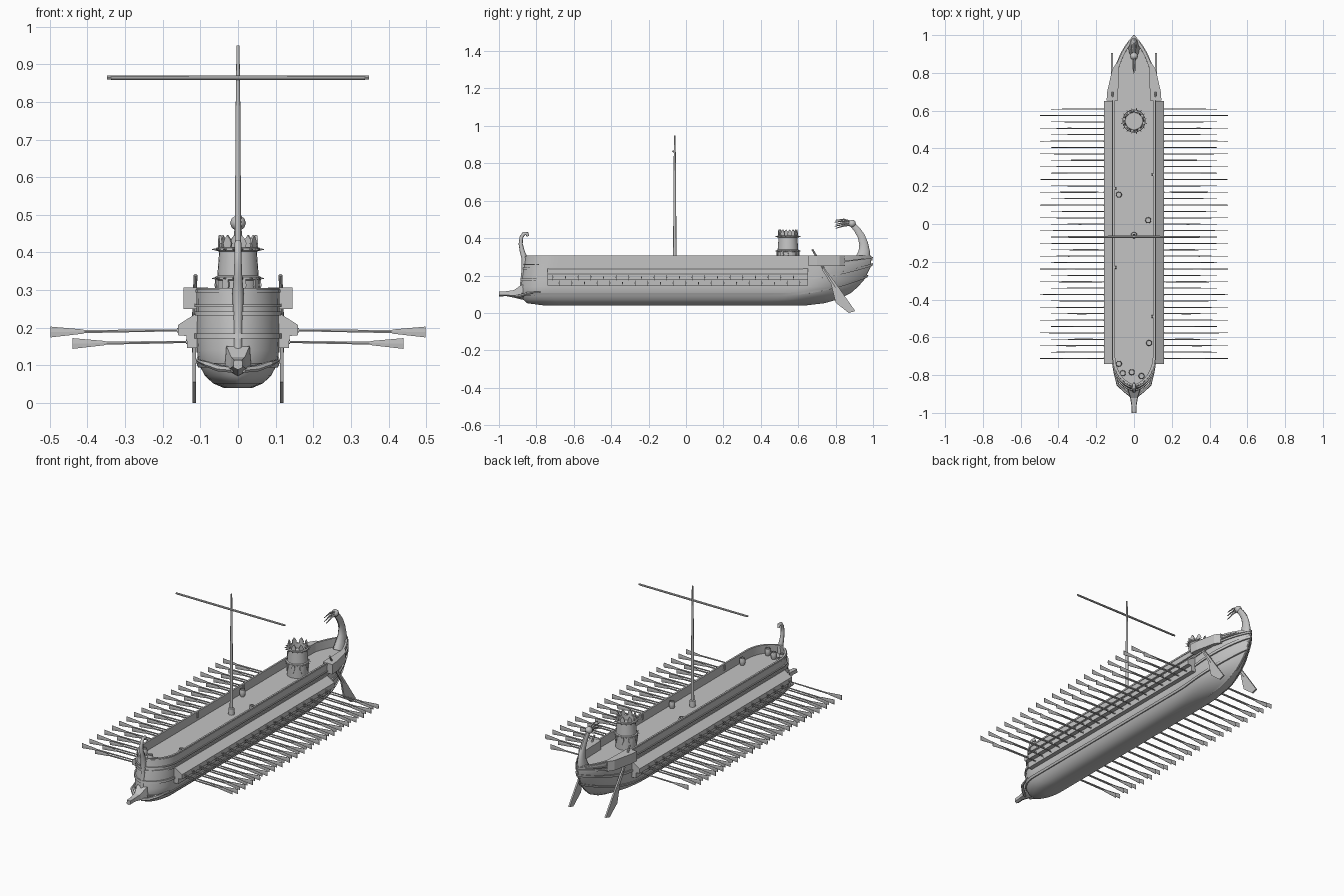
import bpy, bmesh, math
from mathutils import Vector

if "Cube" in bpy.data.objects:
    bpy.data.objects.remove(bpy.data.objects["Cube"])

wood = bpy.data.materials.new("plain grey")
wood.diffuse_color = (0.55, 0.55, 0.55, 1)
wood.use_nodes = True
wood.node_tree.nodes["Principled BSDF"].inputs["Base Color"].default_value = wood.diffuse_color


def loft(bm, rings, caps=True, closed=False):
    """Skin a series of equal-length closed rings."""
    vs = [[bm.verts.new(p) for p in r] for r in rings]
    n = len(vs[0])
    faces = []
    for k in range(len(vs) if closed else len(vs) - 1):
        a, b = vs[k], vs[(k + 1) % len(vs)]
        faces += [bm.faces.new((a[i], a[(i + 1) % n], b[(i + 1) % n], b[i])) for i in range(n)]
    if caps and not closed:
        faces += [bm.faces.new(vs[0]), bm.faces.new(vs[-1])]
    bmesh.ops.recalc_face_normals(bm, faces=faces)


def finish(bm, name, smooth=None):
    me = bpy.data.meshes.new(name)
    bm.to_mesh(me)
    bm.free()
    ob = bpy.data.objects.new(name, me)
    bpy.context.collection.objects.link(ob)
    me.materials.append(wood)
    if smooth:
        bpy.ops.object.select_all(action='DESELECT')
        bpy.context.view_layer.objects.active = ob
        ob.select_set(True)
        bpy.ops.object.shade_smooth_by_angle(angle=math.radians(smooth))
    return ob


def lathe(bm, cx, cy, profile, n=16):
    loft(bm, [[(cx + r * math.cos(2 * math.pi * i / n), cy + r * math.sin(2 * math.pi * i / n), z)
               for i in range(n)] for r, z in profile])


def tube(bm, pts, radii, n=8, flat=1.0):
    """Tube along a path; flat scales its width in x."""
    pts = [Vector(p) for p in pts]
    rings = []
    for i, p in enumerate(pts):
        t = (pts[min(i + 1, len(pts) - 1)] - pts[max(i - 1, 0)]).normalized()
        side = Vector((1, 0, 0)) if abs(t.x) < 0.9 else Vector((0, 1, 0))
        up = t.cross(side).normalized()
        side = up.cross(t)
        rings.append([p + side * radii[i] * flat * math.cos(2 * math.pi * k / n)
                      + up * radii[i] * math.sin(2 * math.pi * k / n) for k in range(n)])
    loft(bm, rings)


def prism(bm, poly, fa, fb):
    """Two copies of a polygon placed by fa and fb, skinned together."""
    loft(bm, [[fa(*p) for p in poly], [fb(*p) for p in poly]])


# Hull waterlines: z, half width, bow y, stern y
LEVELS = [(.04, .038, -.76, .64), (.052, .066, -.85, .74), (.072, .088, -.872, .81),
          (.105, .105, -.885, .88), (.14, .109, -.883, .92), (.18, .11, -.878, .955),
          (.24, .11, -.868, .985), (.262, .11, -.864, .99), (.306, .11, -.858, .99)]
N = 40


def level(z):
    for a, b in zip(LEVELS, LEVELS[1:]):
        if z <= b[0]:
            f = max(0, (z - a[0]) / (b[0] - a[0]))
            return [a[i] + (b[i] - a[i]) * f for i in range(1, 4)]
    return LEVELS[-1][1:]


def half_width(y, hw, yb, ys):
    b = min(1, max(0, (y - yb) / .15))
    s = min(1, max(0, (ys - y) / .28))
    return max(.004, hw * (1 - (1 - b) ** 2) ** .6 * (1 - (1 - s) ** 2) ** .87)


def outline(zf, inset=0.0):
    """Closed plan outline; zf gives height from y."""
    right = []
    for i in range(N + 1):
        f = .5 - .5 * math.cos(math.pi * i / N)
        f = f - .03 * math.sin(2 * math.pi * f)
        y = -.87 + f * 1.85
        for _ in range(4):
            z = zf(y)
            hw, yb, ys = level(z)
            y = yb + inset + f * (ys - yb - inset * 2.6)
        x = half_width(y, hw - inset, yb + inset, ys - inset * 1.6)
        right.append((x, y, z))
    return right + [(-x, y, z) for x, y, z in reversed(right)]


def const(z):
    return lambda y: z


# Hull shell with a sunken deck
bm = bmesh.new()
rings = [outline(const(l[0])) for l in LEVELS]
rings += [outline(const(.306), .01), outline(const(.256), .01)]
loft(bm, rings)
finish(bm, "hull_and_deck", 35)

# Wales running round the hull, rising toward the stern
bm = bmesh.new()
for z0, h, out, rise in ((.10, .012, .006, .10), (.178, .014, .006, .075),
                         (.238, .010, .005, .045), (.258, .006, .006, .035), (.298, .008, .003, 0)):
    def at(dz):
        return lambda y: z0 + dz + rise * max(0, (y - .5) / .48) ** 2
    loft(bm, [outline(at(-h / 2), .002), outline(at(-h / 2), -out),
              outline(at(h / 2), -out), outline(at(h / 2), .002)], closed=True)
finish(bm, "wales", 40)

# Ram with side cheeks
bm = bmesh.new()
stations = ((-1, .011, .088, .114), (-.96, .012, .09, .116), (-.92, .018, .082, .122),
            (-.88, .030, .072, .15), (-.83, .036, .07, .155))
loft(bm, [[(-w, y, hi), (w, y, hi), (w * 1.15, y, lo + (hi - lo) * .25), (0, y, lo),
           (-w * 1.15, y, lo + (hi - lo) * .25)] for y, w, lo, hi in stations])
for s in (1, -1):
    tube(bm, [(s * .015, -.91, .088), (s * .05, -.882, .092), (s * .085, -.85, .104), (s * .106, -.78, .112)],
         [.008, .009, .008, .004], 6)
finish(bm, "ram")

# Stem post and curled bow ornament
bm = bmesh.new()
tube(bm, [(0, -.875, .14), (0, -.866, .22), (0, -.862, .29), (0, -.876, .33), (0, -.884, .37),
          (0, -.88, .405), (0, -.866, .425), (0, -.85, .424), (0, -.845, .41)],
     [.014, .014, .017, .013, .011, .010, .010, .010, .007], flat=.9)
finish(bm, "bow_ornament", 50)

# Stern post sweeping up and forward, ending in a fan of plumes
bm = bmesh.new()
tube(bm, [(0, .93, .25), (0, .945, .29), (0, .953, .33), (0, .95, .37), (0, .937, .41),
          (0, .915, .445), (0, .89, .472)],
     [.05, .042, .032, .025, .021, .018, .015], n=10, flat=.6)
lathe(bm, 0, .888, [(.006, .458), (.017, .466), (.021, .478), (.017, .49), (.006, .498)], 10)
for k in range(5):
    u = k / 4
    x = .004 * (-1) ** k
    tube(bm, [(x, .885, .472 + .014 * u), (x, .845, .466 + .034 * u), (x, .80 - .006 * (k % 2), .452 + .044 * u)],
         [.006, .0045, .002], 5)
finish(bm, "stern_ornament", 50)

# Outriggers and stern side boxes
section = [(.105, .242), (.16, .207), (.16, .18), (.137, .178), (.135, .146), (.105, .146)]
plan = [(.085, .655), (.145, .655), (.142, .70), (.115, .82), (.094, .85), (.08, .85)]
bm = bmesh.new()
for s in (1, -1):
    prism(bm, section, lambda x, z: (s * x, -.74, z), lambda x, z: (s * x, .652, z))
finish(bm, "outriggers")
bm = bmesh.new()
for s in (1, -1):
    prism(bm, plan, lambda x, y: (s * x, y, .25), lambda x, y: (s * x, y, .307))
finish(bm, "stern_side_boxes")

# Two staggered rows of oars on each side, with collars at the ports
bm = bmesh.new()
collars = bmesh.new()
for y0, z0, tip, wall in ((-.712, .193, .498, .16), (-.678, .162, .44, .136)):
    for k in range(20):
        y = y0 + .0677 * k
        for s in (1, -1):
            prof = ((wall - .03, .0025, .0025), (tip - .15, .003, .004), (tip - .09, .0025, .004),
                    (tip - .085, .002, .006), (tip, .0015, .015))
            loft(bm, [[(s * x, y + a * math.cos(q * math.pi / 3), z0 + b * math.sin(q * math.pi / 3) * 1.1
                        - .004 * (x - wall) / .3) for q in range(6)] for x, a, b in prof])
            loft(collars, [[(s * x, y + .004 * math.cos(q * math.pi / 4), z0 + .006 * math.sin(q * math.pi / 4))
                            for q in range(8)] for x in (wall - .01, wall + .002)])
finish(bm, "oars")
finish(collars, "oar_ports")

# Steering oars with slanted blades and tillers
bm = bmesh.new()
for s in (1, -1):
    def blade(x):
        return lambda y, z: (s * x, y, z)
    prism(bm, [(.725, .235), (.74, .24), (.80, .16), (.905, .01), (.87, .0), (.80, .055), (.775, .155)],
          blade(.112), blade(.121))
    tube(bm, [(s * .113, .675, .34), (s * .116, .74, .23), (s * .116, .80, .135)], [.005, .006, .006], 8)
finish(bm, "steering_oars")

# Tower with leaf battlements and rings of spikes
TY = .545
bm = bmesh.new()
lathe(bm, 0, TY, [(.057, .256), (.057, .325), (.061, .328), (.061, .335), (.055, .338), (.05, .402),
                  (.059, .405), (.059, .412), (.05, .414), (.046, .414), (.045, .385)], 24)
finish(bm, "tower", 30)
bm = bmesh.new()
for k in range(16):
    a = 2 * math.pi * (k + .5) / 16
    rad, tan = Vector((math.cos(a), math.sin(a), 0)), Vector((-math.sin(a), math.cos(a), 0))
    def put(r):
        return lambda u, z: Vector((0, TY, z)) + rad * r + tan * u
    if k % 2 == 0:
        prism(bm, [(-.009, .41), (.009, .41), (.013, .424), (.008, .436), (0, .446), (-.008, .436), (-.013, .424)],
              put(.046), put(.052))
        prism(bm, [(-.008, .33), (.008, .33), (.011, .312), (0, .283), (-.011, .312)], put(.056), put(.061))
    for z in (.331, .408):
        c = Vector((0, TY, z))
        tube(bm, [c + rad * .055, c + rad * .07], [.004, .001], 5)
finish(bm, "tower_leaves_and_spikes")

# Mast with step, and yard
bm = bmesh.new()
lathe(bm, 0, -.06, [(.017, .256), (.015, .29), (.009, .293), (.008, .5), (.006, .8), (.004, .95)], 12)
finish(bm, "mast", 40)
bm = bmesh.new()
tube(bm, [(-.348, -.068, .865), (-.335, -.068, .864), (0, -.068, .864), (.335, -.068, .864), (.348, -.068, .865)],
     [.005, .0055, .006, .0055, .005])
finish(bm, "yard", 40)

# Barrels and jars on deck
bm = bmesh.new()
for x, y in ((-.08, .155), (.075, .02), (.08, -.63), (-.08, -.74), (-.06, -.79), (.04, -.805), (-.012, -.785)):
    lathe(bm, x, y, [(.012, .256), (.016, .268), (.016, .282), (.013, .296), (.011, .296), (.011, .291)], 12)
finish(bm, "barrels", 40)

# Small cleats along the bulwarks
bm = bmesh.new()
for x, y in ((.098, .26), (-.098, .19), (-.098, -.23), (.098, -.49)):
    prism(bm, [(-.005, -.007), (.005, -.007), (.005, .007), (-.005, .007)],
          lambda u, v: (x + u, y + v, .275), lambda u, v: (x + u * .6, y + v * .6, .304))
finish(bm, "cleats")
